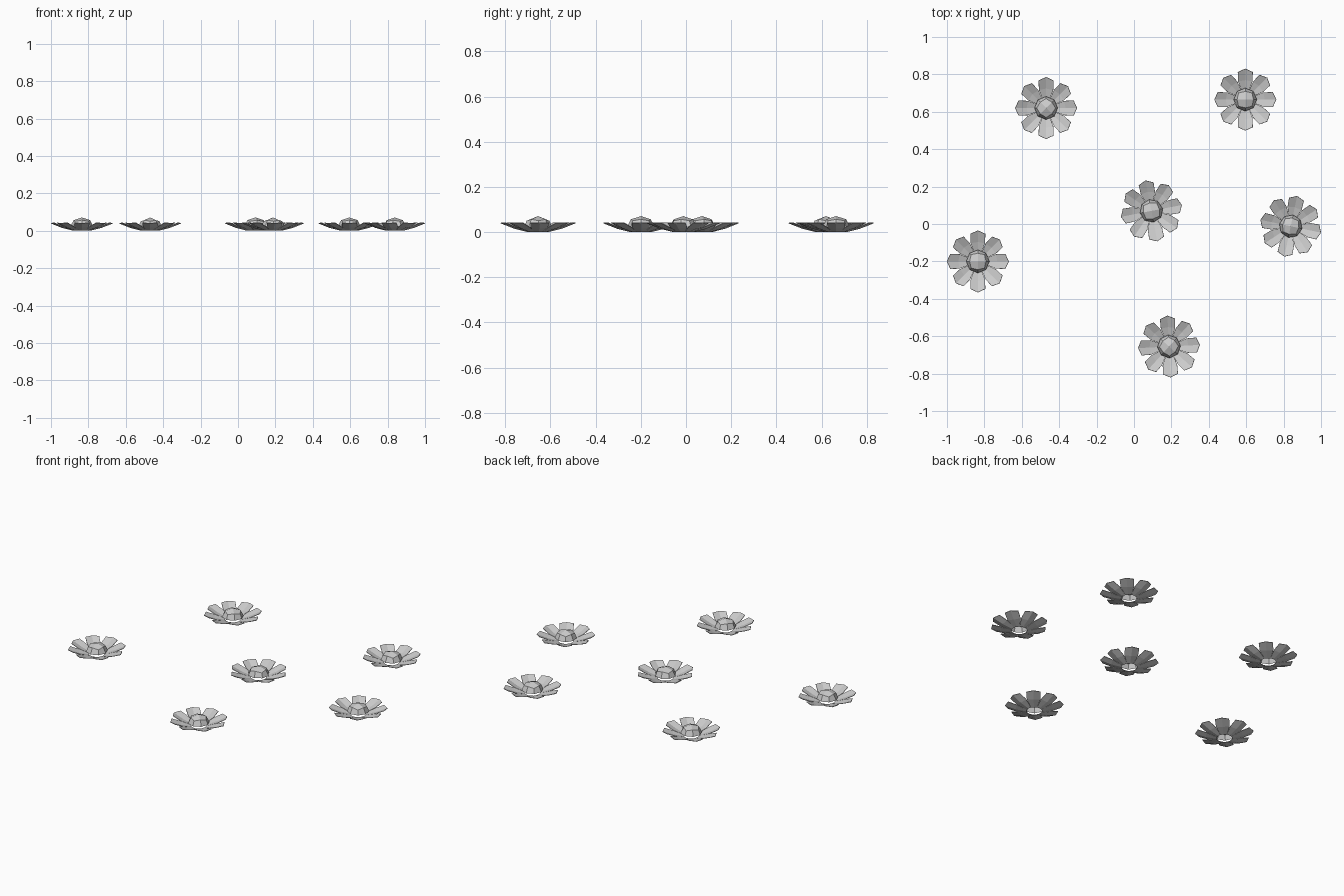
import bpy, bmesh, math
from mathutils import Matrix, Vector

cube = bpy.data.objects.get("Cube")
if cube:
    bpy.data.objects.remove(cube, do_unlink=True)

grey = bpy.data.materials.new("light_grey")
grey.use_nodes = True
colour = (0.6, 0.6, 0.6, 1)
grey.diffuse_color = colour
grey.node_tree.nodes["Principled BSDF"].inputs["Base Color"].default_value = colour

PETALS = 8
STEP = 2 * math.pi / PETALS


def finish(bm, name):
    bmesh.ops.remove_doubles(bm, verts=bm.verts[:], dist=0.0005)
    mesh = bpy.data.meshes.new(name)
    bm.to_mesh(mesh)
    bm.free()
    mesh.materials.append(grey)
    return mesh


def petal_ring():
    """Cupped petals joined near the centre, with an open middle."""
    bm = bmesh.new()
    # mid-line, and one edge mirrored to both sides: (radius, half angle, height)
    mid = [(0.045, 0, 0), (0.105, 0, 0.015), (0.166, 0, 0.039)]
    edge = [(0.045, 0.5, 0.001), (0.105, 0.48, 0.021), (0.153, 0.34, 0.041)]
    for i in range(PETALS):
        def vert(p, side):
            a = (i + side * p[1]) * STEP
            return bm.verts.new((p[0] * math.cos(a), p[0] * math.sin(a), p[2]))
        for side in (-1, 1):
            for k in range(2):
                quad = [vert(mid[k], side), vert(mid[k + 1], side),
                        vert(edge[k + 1], side), vert(edge[k], side)]
                bm.faces.new(quad if side > 0 else quad[::-1])
    return finish(bm, "petals")


def flower_dome():
    """Upper half of a rounded, once-divided cube, open underneath."""
    bm = bmesh.new()
    bmesh.ops.create_cube(bm, size=2)
    bmesh.ops.subdivide_edges(bm, edges=bm.edges[:], cuts=1, use_grid_fill=True)
    low = [v for v in bm.verts if v.co.z < -0.5]
    bmesh.ops.delete(bm, geom=low, context='VERTS')
    for v in bm.verts:
        v.co = v.co.normalized()
        v.co = Vector((v.co.x * 0.062, v.co.y * 0.062, 0.022 + v.co.z * 0.049))
    return finish(bm, "flower_centre")


petals_mesh, dome_mesh = petal_ring(), flower_dome()

# Flower placement: x, y, turn in degrees
flowers = [
    (-0.835, -0.20, 0), (-0.47, 0.62, 45), (0.595, 0.665, 0),
    (0.093, 0.07, 11), (0.838, -0.012, -12), (0.187, -0.655, 48),
]
for n, (x, y, turn) in enumerate(flowers, 1):
    place = Matrix.Translation((x, y, 0)) @ Matrix.Rotation(math.radians(turn), 4, 'Z')
    for mesh in (petals_mesh, dome_mesh):
        ob = bpy.data.objects.new(f"{mesh.name}_{n}", mesh)
        ob.matrix_world = place
        bpy.context.collection.objects.link(ob)
        if mesh is petals_mesh:
            thick = ob.modifiers.new("thickness", 'SOLIDIFY')
            thick.thickness = 0.003
            thick.offset = 1
